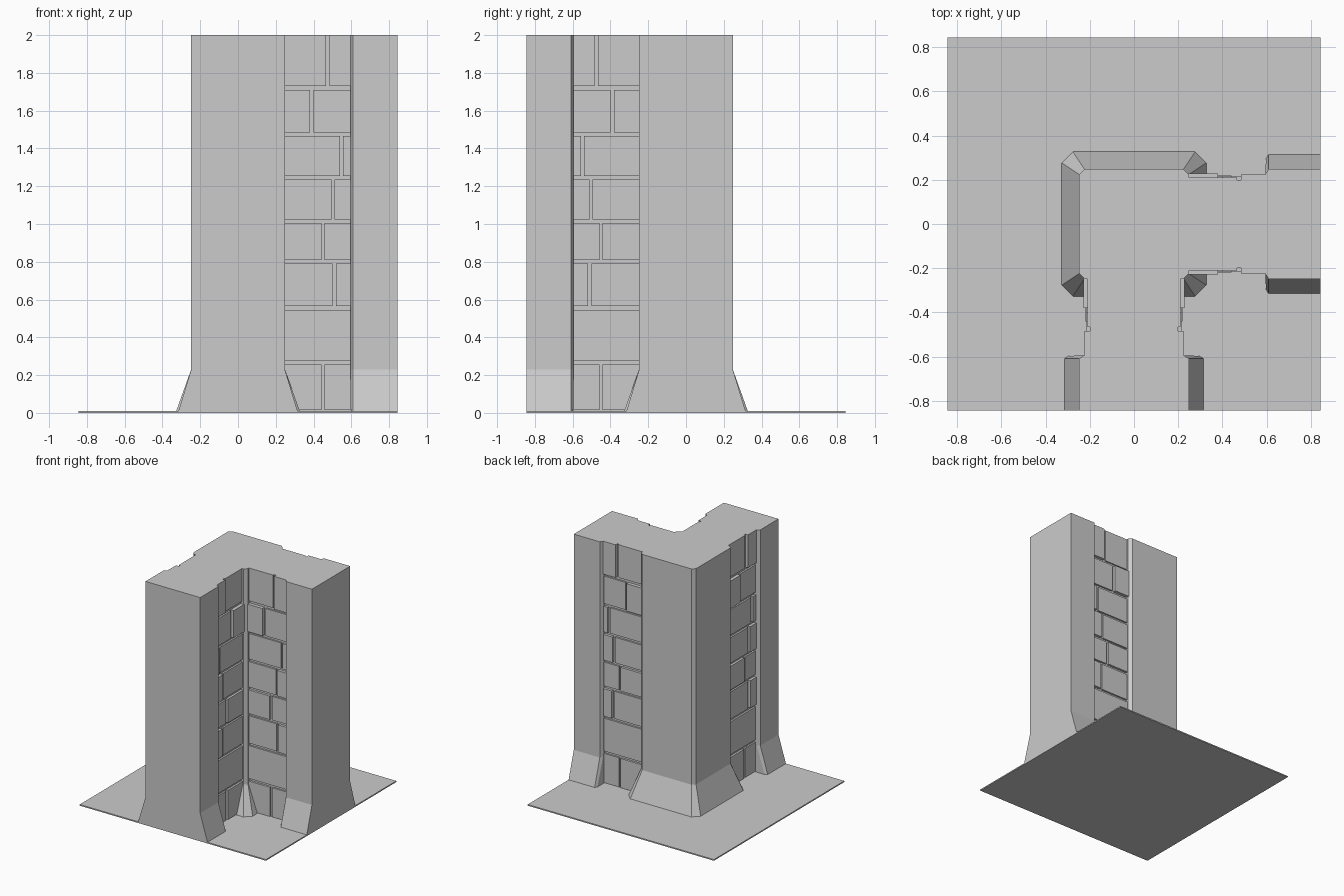
import bpy, bmesh, math
from mathutils import Matrix, Vector

if "Cube" in bpy.data.objects:
    bpy.data.objects.remove(bpy.data.objects["Cube"])

HALF, TOP, FLOOR, FLARE = 0.845, 2.0, 0.01, 0.23
CORE = 0.20                      # half width of the mortar plane


def finish(bm, name):
    mesh = bpy.data.meshes.new(name)
    bm.to_mesh(mesh)
    bm.free()
    obj = bpy.data.objects.new(name, mesh)
    bpy.context.collection.objects.link(obj)
    return obj


def box(bm, lo, hi):
    lo, hi = Vector(lo), Vector(hi)
    m = Matrix.Translation((lo + hi) / 2) @ Matrix.Diagonal((*(hi - lo), 1))
    return bmesh.ops.create_cube(bm, size=1, matrix=m)["verts"]


def loft(name, rings, open_edges=()):
    """Stack counter-clockwise rings (points, z); buried sides stay open."""
    bm = bmesh.new()
    loops = [[bm.verts.new((x, y, z)) for x, y in pts] for pts, z in rings]
    n = len(loops[0])
    for a, b in zip(loops, loops[1:]):
        for i in range(n):
            j = (i + 1) % n
            if i not in open_edges:
                bm.faces.new((a[i], a[j], b[j], b[i]))
    bm.faces.new(loops[-1])
    return finish(bm, name)


def corner_ring(r, c):
    k = r - c
    return [(r, -k), (r, -CORE), (r, CORE), (r, k), (k, r), (-k, r), (-r, k),
            (-r, -k), (-k, -r), (-CORE, -r), (CORE, -r), (k, -r)]


def end_ring(r, x, c):
    return [(HALF, -r), (HALF, r), (x + c, r), (x, r - c * 1.6), (x, CORE),
            (x, -CORE), (x, -r + c * 1.6), (x + c, -r)]


# Floor slab
bm = bmesh.new()
box(bm, (-HALF, -HALF, 0), (HALF, HALF, FLOOR))
finish(bm, "floor_slab")

# Corner pillar with flared foot
loft("corner_pillar", [(corner_ring(0.327, 0.05), FLOOR),
                       (corner_ring(0.248, 0.024), FLARE),
                       (corner_ring(0.248, 0.024), TOP)], open_edges=(1, 9))

# Brick courses: bottom, top, joint position, left depth, right depth
COURSES = [(0.015, 0.255, 0.45, 0.217, 0.213),
           (0.275, 0.545, None, 0.215, 0.215),
           (0.565, 0.79, 0.51, 0.214, 0.222),
           (0.81, 1.005, 0.45, 0.220, 0.214),
           (1.025, 1.235, 0.503, 0.215, 0.223),
           (1.255, 1.465, 0.548, 0.214, 0.220),
           (1.485, 1.71, 0.39, 0.228, 0.214),
           (1.73, TOP, 0.475, 0.210, 0.224)]
X0, X1, GAP = 0.242, 0.60, 0.009


def bricks(name):
    bm = bmesh.new()
    for z0, z1, joint, d0, d1 in COURSES:
        spans = [(X0, X1, d0)] if joint is None else [
            (X0, joint - GAP, d0), (joint + GAP, X1, d1)]
        for a, b, d in spans:
            for s in (-1, 1):
                ys = sorted((s * CORE, s * d))
                box(bm, (a, ys[0], z0), (b, ys[1], z1))
    # drop the brick backs that lie on the mortar plane
    backs = [f for f in bm.faces
             if all(abs(abs(v.co.y) - CORE) < 1e-5 for v in f.verts)]
    bmesh.ops.delete(bm, geom=backs, context='FACES')
    return finish(bm, name)


# Two arms: mortar core, bricks and end pillar, turned a quarter for the second
for side, turn in (("right", 0), ("front", -math.pi / 2)):
    core = [(0.248, -CORE), (0.595, -CORE), (0.595, CORE), (0.248, CORE)]
    parts = [
        loft(side + "_mortar_core", [(core, FLOOR), (core, TOP)],
             open_edges=(1, 3)),
        bricks(side + "_bricks"),
        loft(side + "_end_pillar", [(end_ring(0.315, 0.597, 0.012), FLOOR),
                                    (end_ring(0.248, 0.595, 0.014), FLARE),
                                    (end_ring(0.248, 0.595, 0.014), TOP)],
             open_edges=(4,))]
    for p in parts:
        p.data.transform(Matrix.Rotation(turn, 4, 'Z'))
